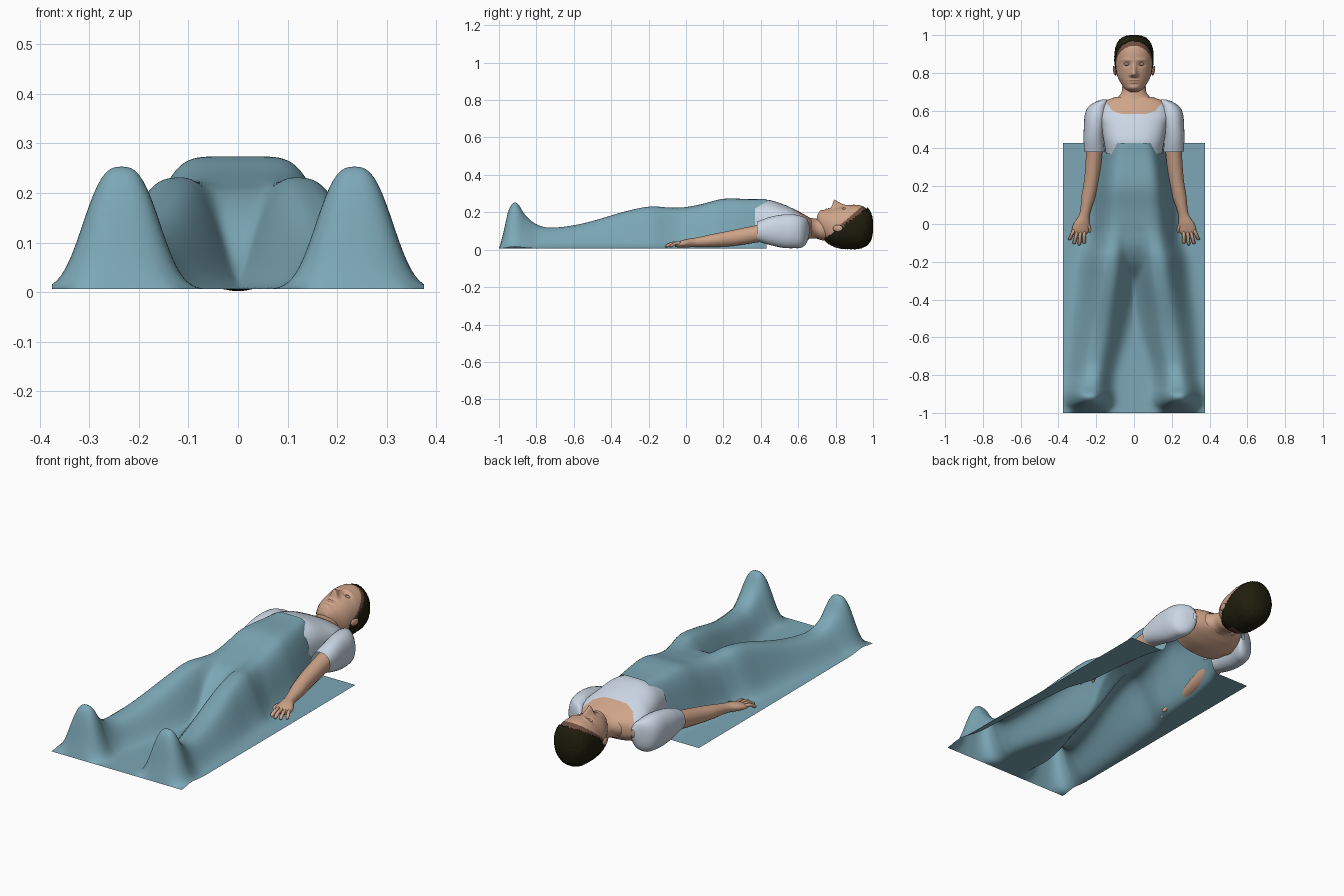
import bpy, bmesh, math, random

random.seed(4)
if "Cube" in bpy.data.objects:
    bpy.data.objects.remove(bpy.data.objects["Cube"])


def material(name, r, g, b):
    m = bpy.data.materials.new(name)
    m.use_nodes = True
    m.diffuse_color = (r, g, b, 1)
    m.node_tree.nodes["Principled BSDF"].inputs["Base Color"].default_value = (r, g, b, 1)
    return m


TEAL = material("teal sheet", 0.20, 0.39, 0.47)
WHITE = material("pale blue shirt", 0.60, 0.68, 0.78)
SKIN = material("skin", 0.62, 0.37, 0.25)
HAIR = material("dark hair", 0.014, 0.013, 0.004)
SCALP = material("brown hairline", 0.16, 0.075, 0.05)
LIPS = material("lips", 0.5, 0.27, 0.19)
EYE = material("eye grey", 0.36, 0.27, 0.21)


def smooth(t, pts):
    """Smooth interpolation through rows of (t, value, value, ...)."""
    t = min(max(t, pts[0][0]), pts[-1][0])
    i = 0
    while i < len(pts) - 2 and t > pts[i + 1][0]:
        i += 1
    a, b = pts[i], pts[i + 1]
    p, n = pts[max(i - 1, 0)], pts[min(i + 2, len(pts) - 1)]
    d = b[0] - a[0]
    u = (t - a[0]) / d
    out = []
    for k in range(1, len(a)):
        ma = (b[k] - p[k]) / (b[0] - p[0]) * d
        mb = (n[k] - a[k]) / (n[0] - a[0]) * d
        out.append((2*u**3 - 3*u*u + 1) * a[k] + (u**3 - 2*u*u + u) * ma
                   + (3*u*u - 2*u**3) * b[k] + (u**3 - u*u) * mb)
    return out


def finish(name, bm, mats):
    me = bpy.data.meshes.new(name)
    bm.to_mesh(me)
    bm.free()
    for m in mats:
        me.materials.append(m)
    for p in me.polygons:
        p.use_smooth = True
    ob = bpy.data.objects.new(name, me)
    bpy.context.collection.objects.link(ob)
    return ob


def loft(name, pts, mats, rings=24, segs=24, power=2.0, side=1, caps=True, shape=None, rule=None):
    """Skin rings along y; rows are (y, centre x, half width, bottom z, top z)."""
    bm = bmesh.new()
    rows = []
    for i in range(rings + 1):
        y = pts[0][0] + (pts[-1][0] - pts[0][0]) * i / rings
        cx, hw, lo, hi = smooth(y, pts)
        row = []
        for j in range(segs):
            a = 2 * math.pi * j / segs
            c, s = math.cos(a), math.sin(a)
            x = cx + hw * math.copysign(abs(c) ** (2 / power), c)
            z = (lo + hi) / 2 + (hi - lo) / 2 * math.copysign(abs(s) ** (2 / power), s)
            co = (x * side, y, z)
            row.append(bm.verts.new(shape(*co) if shape else co))
        rows.append(row)
    for a, b in zip(rows, rows[1:]):
        for j in range(segs):
            k = (j + 1) % segs
            bm.faces.new((a[j], a[k], b[k], b[j]))
    if caps:
        bm.faces.new(rows[0])
        bm.faces.new(rows[-1])
    bmesh.ops.recalc_face_normals(bm, faces=bm.faces)
    if rule:
        drop = []
        for f in bm.faces:
            r = rule(f.calc_center_median(), f.normal)
            if r is None:
                drop.append(f)
            else:
                f.material_index = r
        bmesh.ops.delete(bm, geom=drop, context="FACES")
    return finish(name, bm, mats)


# Draped sheet: torso ridge blended with two leg ridges that end in raised feet
TORSO = [(-0.42, 0, 0.1), (-0.3, 0.06, 0.13), (-0.2, 0.15, 0.175), (-0.12, 0.195, 0.205), (-0.03, 0.215, 0.2),
         (0.08, 0.237, 0.192), (0.2, 0.266, 0.183), (0.36, 0.264, 0.158), (0.43, 0.266, 0.136)]
LEG = [(-1, 0, 0.235, 0.085), (-0.98, 0.07, 0.235, 0.085), (-0.95, 0.2, 0.235, 0.09),
       (-0.925, 0.243, 0.235, 0.092), (-0.9, 0.24, 0.235, 0.092), (-0.86, 0.18, 0.232, 0.09),
       (-0.8, 0.13, 0.222, 0.088), (-0.72, 0.112, 0.21, 0.095), (-0.55, 0.135, 0.18, 0.108),
       (-0.3, 0.205, 0.138, 0.112), (-0.18, 0.224, 0.125, 0.11), (-0.1, 0.205, 0.115, 0.1),
       (0, 0.16, 0.1, 0.09), (0.15, 0, 0.08, 0.09)]


def bump(d, w, p):
    return math.exp(-(abs(d) / w) ** p)


bm = bmesh.new()
bmesh.ops.create_grid(bm, x_segments=90, y_segments=150, size=0.5)
for v in bm.verts:
    x, y = v.co.x * 0.75, -1 + (v.co.y + 0.5) * 1.43
    th, tw = smooth(y, TORSO)
    lh, lc, lw = smooth(y, LEG)
    parts = [max(th, 0) * bump(x, tw, 6)]
    parts += [max(lh, 0) * bump(x - s * lc, lw, 2.8) for s in (-1, 1)]
    v.co = (x, y, 0.006 + sum(h ** 8 for h in parts) ** 0.125)
finish("draped_sheet", bm, [TEAL])


# Upper torso: shirt with scooped neckline, skin on the chest and upper back
def shirt_rule(c, n):
    if n.z < -0.3:
        return 1 if c.y > 0.5 else None
    return 1 if c.y > 0.58 + 0.07 * (c.x / 0.15) ** 4 else 0


loft("shirt_torso", [(0.37, 0, 0.148, 0.02, 0.258), (0.44, 0, 0.16, 0.012, 0.266),
                     (0.52, 0, 0.175, 0.012, 0.243), (0.58, 0, 0.19, 0.02, 0.216),
                     (0.63, 0, 0.175, 0.04, 0.19), (0.655, 0, 0.145, 0.055, 0.175),
                     (0.672, 0, 0.1, 0.065, 0.165)],
     [WHITE, SKIN], rings=60, segs=80, power=2.4, caps=False, rule=shirt_rule)
loft("neck", [(0.6, 0, 0.14, 0.06, 0.183), (0.65, 0, 0.115, 0.06, 0.174), (0.672, 0, 0.085, 0.06, 0.169),
              (0.695, 0, 0.067, 0.06, 0.166), (0.73, 0, 0.062, 0.05, 0.165),
              (0.78, 0, 0.055, 0.05, 0.16)], [SKIN], segs=40)

# Sleeves, arms and hands
SLEEVE = [(0.38, 0.21, 0.053, 0.045, 0.15), (0.45, 0.212, 0.055, 0.025, 0.175), (0.52, 0.207, 0.058, 0.01, 0.188),
          (0.58, 0.2, 0.06, 0.008, 0.188), (0.62, 0.19, 0.052, 0.012, 0.178), (0.648, 0.17, 0.032, 0.04, 0.163),
          (0.66, 0.155, 0.01, 0.09, 0.13)]
ARM = [(-0.058, 0.287, 0.03, 0.016, 0.034), (-0.045, 0.286, 0.044, 0.012, 0.042), (0, 0.278, 0.042, 0.012, 0.056),
       (0.05, 0.262, 0.028, 0.015, 0.064), (0.15, 0.24, 0.037, 0.015, 0.085),
       (0.25, 0.222, 0.04, 0.02, 0.105), (0.42, 0.207, 0.044, 0.045, 0.14)]
# base x, base y, tip x, tip y of each finger, little finger to thumb
FINGERS = [(0.318, -0.03, 0.342, -0.085), (0.301, -0.04, 0.318, -0.107), (0.283, -0.04, 0.29, -0.113),
           (0.264, -0.04, 0.264, -0.104), (0.248, 0.015, 0.228, -0.05)]
for side, label in ((1, "left"), (-1, "right")):
    loft(label + "_sleeve", SLEEVE, [WHITE], rings=30, segs=32, power=2.2, side=side, caps=False)
    loft(label + "_arm", ARM, [SKIN], rings=40, side=side)
    for n, (bx, by, tx, ty) in enumerate(FINGERS):
        path = []
        for u, r, z in ((0, 0.5, 0.019), (0.04, 0.75, 0.02), (0.15, 1, 0.022),
                        (0.5, 0.95, 0.033), (0.9, 1, 0.034), (1, 0.9, 0.033)):
            w = 0.0095 * r
            path.append((ty + (by - ty) * u, tx + (bx - tx) * u, w, z - w, z + w))
        loft(f"{label}_finger_{n + 1}", path, [SKIN], rings=14, segs=12, side=side)


# Head with sculpted nose, eye sockets and lips
HEAD = [(0.7, 0, 0.022, 0.14, 0.18), (0.715, 0, 0.046, 0.1, 0.202), (0.74, 0, 0.066, 0.06, 0.212),
        (0.78, 0, 0.087, 0.027, 0.222), (0.83, 0, 0.096, 0.011, 0.232), (0.88, 0, 0.099, 0.009, 0.24),
        (0.93, 0, 0.094, 0.012, 0.237), (0.965, 0, 0.077, 0.03, 0.22), (0.985, 0, 0.052, 0.06, 0.19),
        (0.994, 0, 0.02, 0.1, 0.15)]
NOSE = [(0.77, 0), (0.78, 0.012), (0.792, 0.041), (0.8, 0.038), (0.82, 0.022), (0.85, 0.005), (0.87, 0)]


def spot(x, y, cx, cy, rx, ry):
    return math.exp(-((x - cx) / rx) ** 2 - ((y - cy) / ry) ** 2)


def face_shape(x, y, z):
    if z < 0.14:
        return x, y, z
    dz = smooth(y, NOSE)[0] * bump(x, 0.013 + max(0, 0.82 - y) * 0.15, 2)
    dz += 0.006 * (spot(x, y, 0, 0.762, 0.025, 0.005) + spot(x, y, 0, 0.749, 0.022, 0.005))
    dz += 0.006 * spot(x, y, 0, 0.722, 0.025, 0.012)
    for s in (-1, 1):
        dz -= 0.009 * spot(x, y, s * 0.036, 0.844, 0.018, 0.012)
        dz += 0.004 * spot(x, y, s * 0.036, 0.868, 0.025, 0.008)
        dz += 0.007 * spot(x, y, s * 0.012, 0.786, 0.008, 0.008)
    return x, y, z + dz


def hairline(z):
    return 0.967 + (z - 0.22) * 1.38


def head_rule(c, n):
    if c.z > 0.18 and abs(c.x) < 0.022 and 0.748 < c.y < 0.764:
        return 2
    return 1 if c.z > 0.1 and c.y > hairline(c.z) - 0.02 - 0.2 * max(0, c.z - 0.12) else 0


loft("head", HEAD, [SKIN, SCALP, LIPS], rings=90, segs=112, power=2.1, shape=face_shape, rule=head_rule)


# Short cropped hair as a slightly larger, roughened shell with a bare patch at the nape
def hair_shape(x, y, z):
    k = 1.05 + random.uniform(-0.012, 0.012)
    return x * k, min(1, 0.86 + (y - 0.86) * k), max(0, 0.125 + (z - 0.125) * k)


def hair_rule(c, n):
    if c.y < max(0.735, hairline(c.z)) + random.uniform(-0.006, 0.006):
        return None
    return 1 if abs(c.x) < 0.04 and c.y < 0.82 and c.z < 0.05 else 0


hair = loft("cropped_hair", HEAD, [HAIR, SCALP], rings=60, segs=72, power=2.1, shape=hair_shape, rule=hair_rule)
thick = hair.modifiers.new("thickness", "SOLIDIFY")
thick.thickness = 0.005


# Ears and eyes
def ellipsoid(name, loc, radii, mat, turn=0):
    bpy.ops.mesh.primitive_uv_sphere_add(segments=24, ring_count=14, location=loc, rotation=(0, 0, turn))
    ob = bpy.context.object
    ob.name = name
    ob.scale = radii
    ob.data.materials.append(mat)
    bpy.ops.object.shade_smooth()


for side, label in ((1, "left"), (-1, "right")):
    ellipsoid(label + "_ear", (side * 0.103, 0.812, 0.115), (0.008, 0.026, 0.018), SKIN, -side * 0.2)
    ellipsoid(label + "_eyelid", (side * 0.036, 0.846, 0.214), (0.017, 0.01, 0.011), SKIN)
    ellipsoid(label + "_eye", (side * 0.036, 0.843, 0.216), (0.014, 0.005, 0.0105), EYE)
